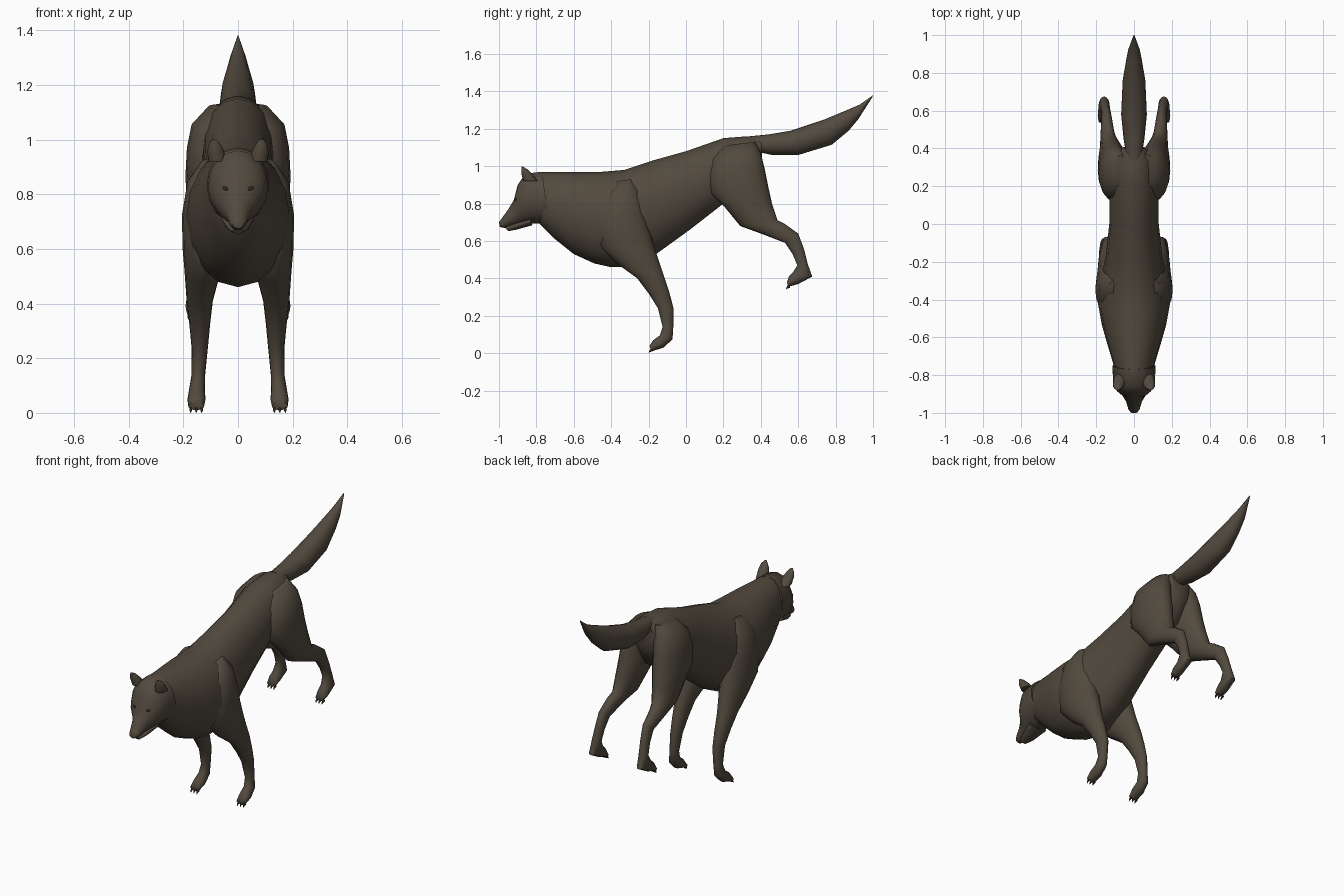
import bpy, bmesh
from math import sin, cos, tau, radians
from mathutils import Vector

default = bpy.data.objects.get("Cube")
if default:
    bpy.data.objects.remove(default, do_unlink=True)

SIDES = 16
UNIT = 0.01  # stations are written in hundredths


def make_material(name, colour):
    mat = bpy.data.materials.new(name)
    mat.use_nodes = True
    mat.diffuse_color = (*colour, 1)
    shader = mat.node_tree.nodes["Principled BSDF"]
    shader.inputs["Base Color"].default_value = (*colour, 1)
    shader.inputs["Roughness"].default_value = 0.9
    return mat


fur = make_material("brown fur", (0.085, 0.068, 0.048))
dark = make_material("dark claw and eye", (0.03, 0.024, 0.018))


def finish(bm, name, material, mirrored):
    """Turn the bmesh into a smooth shaded object, mirrored for paired parts."""
    bmesh.ops.recalc_face_normals(bm, faces=bm.faces[:])
    mesh = bpy.data.meshes.new(name)
    bm.to_mesh(mesh)
    bm.free()
    mesh.materials.append(material)
    obj = bpy.data.objects.new(name, mesh)
    bpy.context.scene.collection.objects.link(obj)
    if mirrored:
        mod = obj.modifiers.new("Mirror", "MIRROR")
        mod.use_mirror_merge = False
    bpy.ops.object.select_all(action="DESELECT")
    obj.select_set(True)
    bpy.context.view_layer.objects.active = obj
    bpy.ops.object.shade_smooth_by_angle(angle=radians(55))
    return obj


def add_loft(bm, stations, sides=SIDES):
    """Skin elliptical rings; station = centre x, half width, edge a (y, z), edge b (y, z)."""
    rings = []
    for cx, half, ya, za, yb, zb in stations:
        a, b = Vector((cx, ya, za)) * UNIT, Vector((cx, yb, zb)) * UNIT
        middle, reach = (a + b) / 2, (a - b) / 2
        across = Vector((half * UNIT, 0, 0))
        rings.append([bm.verts.new(middle + reach * cos(tau * i / sides) + across * sin(tau * i / sides))
                      for i in range(sides)])
    for low, high in zip(rings, rings[1:]):
        for i in range(sides):
            j = (i + 1) % sides
            bm.faces.new((low[i], low[j], high[j], high[i]))
    bm.faces.new(rings[0])
    bm.faces.new(rings[-1])


def loft(name, stations, mirrored=False):
    bm = bmesh.new()
    add_loft(bm, stations)
    return finish(bm, name, fur, mirrored)


def claws(name, cx, y, z):
    """Three small claws fanned across the front of a paw."""
    bm = bmesh.new()
    for offset in (-2, 0, 2):
        x = cx + offset
        add_loft(bm, [(x, 0.6, y + 2, z + 2.4, y + 2, z + 1),
                      (x, 0.5, y + 0.5, z + 1.8, y + 0.5, z + 0.5),
                      (x, 0.1, y, z + 0.2, y, z)], sides=6)
    return finish(bm, name, dark, True)


# Trunk from neck to rump
loft("torso", [
    (0, 9, -84, 96, -80, 71),
    (0, 11, -78, 97, -70, 61),
    (0, 14, -68, 97, -60, 53),
    (0, 17, -58, 97, -49, 48),
    (0, 19, -45, 97, -40, 46),
    (0, 18, -33, 98, -30, 46),
    (0, 15, -18, 103, -16, 53),
    (0, 13, 0, 108, 2, 66),
    (0, 13, 20, 115, 20, 80),
    (0, 12, 33, 116, 34, 86),
    (0, 6, 40, 115, 41, 100)])

# Head with a tapering muzzle
loft("head", [
    (0, 11.5, -77, 97, -73, 69),
    (0, 11, -86, 96, -82, 69.5),
    (0, 9, -90, 90, -87, 69),
    (0, 6, -92, 82, -90, 68.5),
    (0, 4.2, -95, 77, -93, 68),
    (0, 3, -99, 71.5, -97, 67),
    (0, 1.8, -100, 70, -99.5, 67.5)])
loft("lower_jaw", [
    (0, 6, -84, 73, -82, 68.5),
    (0, 4, -92, 69.5, -91, 66),
    (0, 2, -97, 67.5, -95, 65.3)])
loft("ears", [
    (7.5, 3.4, -87, 92, -79, 92),
    (8.2, 3, -88, 96, -82.5, 96),
    (8.6, 2, -88, 98.5, -85, 98.5),
    (8.6, 0.8, -88, 100, -87, 99.7)], mirrored=True)

# Bushy tail
loft("tail", [
    (0, 4, 34, 116, 37, 108),
    (0, 5.5, 44, 117, 46, 106),
    (0, 6.8, 56, 119, 60, 106),
    (0, 6, 74, 125, 78, 111.5),
    (0, 4.2, 86, 130, 87, 119),
    (0, 3, 93, 133, 92, 125),
    (0, 0.3, 100, 138, 99.7, 137)])

# Front legs, shoulder to toes
loft("front_legs", [
    (9, 4, -37, 92, -29, 93),
    (11.5, 7, -45, 82, -25, 87),
    (12.5, 8, -48, 70, -22, 75),
    (12.5, 7.8, -46, 57, -19, 64),
    (13, 6.5, -37, 48, -16, 54),
    (14, 4.8, -26, 40, -12, 42),
    (14, 3.8, -20, 32, -9, 33),
    (14, 3, -15, 24, -6.7, 24),
    (14.5, 2.5, -12.5, 14, -6.8, 14),
    (15, 2.9, -14, 9.5, -7.2, 7.5),
    (15.2, 3.3, -17.5, 7, -12, 3),
    (15.3, 2.9, -19.5, 4, -18.5, 1)], mirrored=True)
claws("front_claws", 15.3, -20, 0)

# Hind legs, haunch to toes
loft("hind_legs", [
    (6, 5, 20, 111, 37, 113),
    (9, 8, 14, 104, 40, 107),
    (10.5, 8.2, 12, 95, 42, 99),
    (11, 8.2, 13, 86, 44, 89),
    (12, 7, 20, 79, 46, 80),
    (13, 5, 29, 68, 49, 71),
    (14, 3.8, 40, 64, 53, 69),
    (14.5, 2.7, 53, 59, 60, 64),
    (15, 2.5, 57, 53, 63, 56),
    (15.5, 2.7, 59.5, 47, 65, 48),
    (15.8, 3, 57, 43, 67.5, 41),
    (16, 3.2, 55, 41, 60, 37),
    (16, 2.8, 54, 38, 54.5, 35.5)], mirrored=True)
claws("hind_claws", 16, 53.5, 34)

# Eyes set flat into the brow
eye_mesh = bmesh.new()
bmesh.ops.create_uvsphere(eye_mesh, u_segments=12, v_segments=8, radius=UNIT)
for vert in eye_mesh.verts:
    x, y, z = vert.co
    vert.co = Vector((x * 1.3, y * 0.7, z * 0.7 + x * 0.4)) + Vector((4.4, -91, 82)) * UNIT
finish(eye_mesh, "eyes", dark, True)
